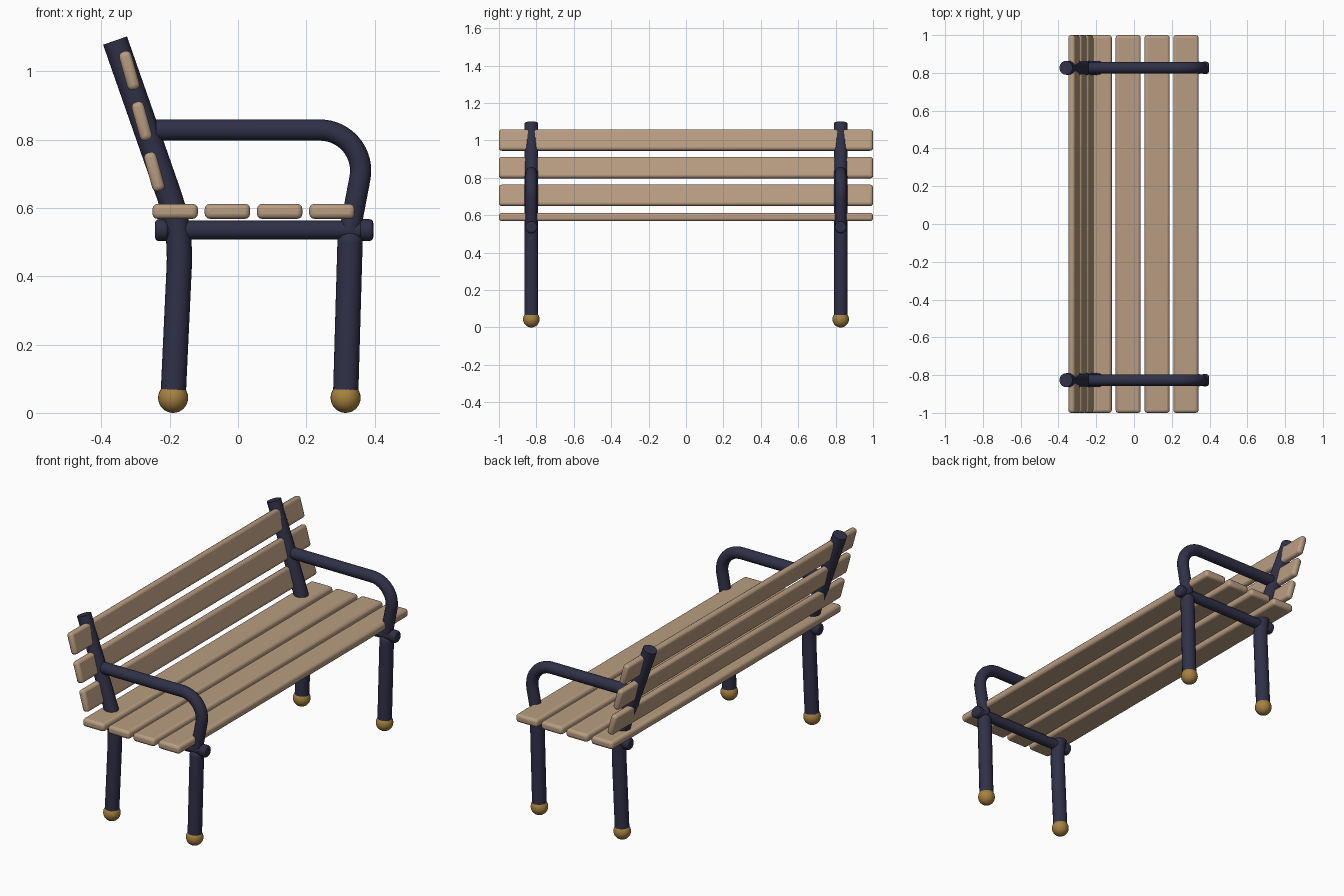
import bpy, math
from mathutils import Vector

cube = bpy.data.objects.get("Cube")
if cube:
    bpy.data.objects.remove(cube, do_unlink=True)


def material(name, rgb):
    m = bpy.data.materials.new(name)
    m.use_nodes = True
    m.diffuse_color = (*rgb, 1)
    bsdf = next(n for n in m.node_tree.nodes if n.type == 'BSDF_PRINCIPLED')
    bsdf.inputs["Base Color"].default_value = (*rgb, 1)
    return m


NAVY = material("navy paint", (0.03, 0.03, 0.065))
WOOD = material("light wood", (0.48, 0.335, 0.22))
BRASS = material("brass", (0.38, 0.22, 0.05))


def finish(name, mat, bevel=0, segments=3):
    ob = bpy.context.object
    ob.name = name
    ob.data.materials.append(mat)
    if bevel:
        mod = ob.modifiers.new("Rounded edges", 'BEVEL')
        mod.width, mod.segments = bevel, segments
    bpy.ops.object.shade_smooth_by_angle(angle=math.radians(40))
    return ob


def tube(name, path, y, radius):
    """Capped round tube along (x, z) points in the plane at y."""
    cu = bpy.data.curves.new(name, 'CURVE')
    cu.dimensions = '3D'
    cu.bevel_depth, cu.bevel_resolution = radius, 6
    cu.use_fill_caps = True
    sp = cu.splines.new('POLY')
    sp.points.add(len(path) - 1)
    for p, (x, z) in zip(sp.points, path):
        p.co = (x, y, z, 1)
    ob = bpy.data.objects.new(name, cu)
    bpy.context.collection.objects.link(ob)
    bpy.ops.object.select_all(action='DESELECT')
    ob.select_set(True)
    bpy.context.view_layer.objects.active = ob
    bpy.ops.object.convert(target='MESH')
    finish(name, NAVY)


def ball(name, loc, radius, mat):
    bpy.ops.mesh.primitive_uv_sphere_add(segments=28, ring_count=16, radius=radius, location=loc)
    finish(name, mat)


def slat(name, x, z, width, thick, tilt):
    bpy.ops.mesh.primitive_cube_add(size=1, location=(x, 0, z), rotation=(0, tilt, 0))
    bpy.context.object.scale = (width, 2, thick)
    bpy.ops.object.transform_apply(location=False, rotation=False, scale=True)
    finish(name, WOOD, 0.015)


# Seat and back boards
for i in range(4):
    slat(f"seat_slat_{i + 1}", -0.184 + 0.153 * i, 0.59, 0.133, 0.044, 0)
for i in range(3):
    slat(f"back_slat_{i + 1}", -0.245 - 0.0365 * i, 0.706 + 0.148 * i,
         0.117, 0.037, math.radians(90 - 15.5 + 180))

# Back leg bends smoothly into the leaning back post
foot, knee, top = Vector((-0.19, 0.045)), Vector((-0.167, 0.538)), Vector((-0.36, 1.09))
a = knee + (foot - knee).normalized() * 0.11
b = knee + (top - knee).normalized() * 0.11
bend = [a * (1 - t) ** 2 + knee * 2 * t * (1 - t) + b * t * t for t in (i / 10 for i in range(11))]
post_path = [foot, *bend, top]

# Armrest runs forward, then turns down to the seat rail
arc = [math.radians(90 - 101 * i / 16) for i in range(17)]
arm_path = [(-0.24, 0.828)] + [(0.24 + 0.119 * math.cos(t), 0.709 + 0.119 * math.sin(t))
                               for t in arc] + [(0.328, 0.535)]

for side, y in (("left", 0.827), ("right", -0.827)):
    # Here the sides are the two ends of the bench
    tube(f"back_post_{side}", post_path, y, 0.037)
    tube(f"front_leg_{side}", [(0.315, 0.045), (0.328, 0.5)], y, 0.037)
    ball(f"front_leg_top_{side}", (0.328, y, 0.5), 0.037, NAVY)
    tube(f"armrest_{side}", arm_path, y, 0.031)
    tube(f"seat_rail_{side}", [(-0.22, 0.535), (0.37, 0.535)], y, 0.028)
    for end, x in (("back", -0.223), ("front", 0.376)):
        bpy.ops.mesh.primitive_cylinder_add(vertices=28, radius=0.032, depth=0.04,
                                            location=(x, y, 0.535), rotation=(0, math.pi / 2, 0))
        finish(f"rail_cap_{end}_{side}", NAVY, 0.011)
    for end, x in (("back", -0.19), ("front", 0.315)):
        ball(f"foot_{end}_{side}", (x, y, 0.044), 0.044, BRASS)
